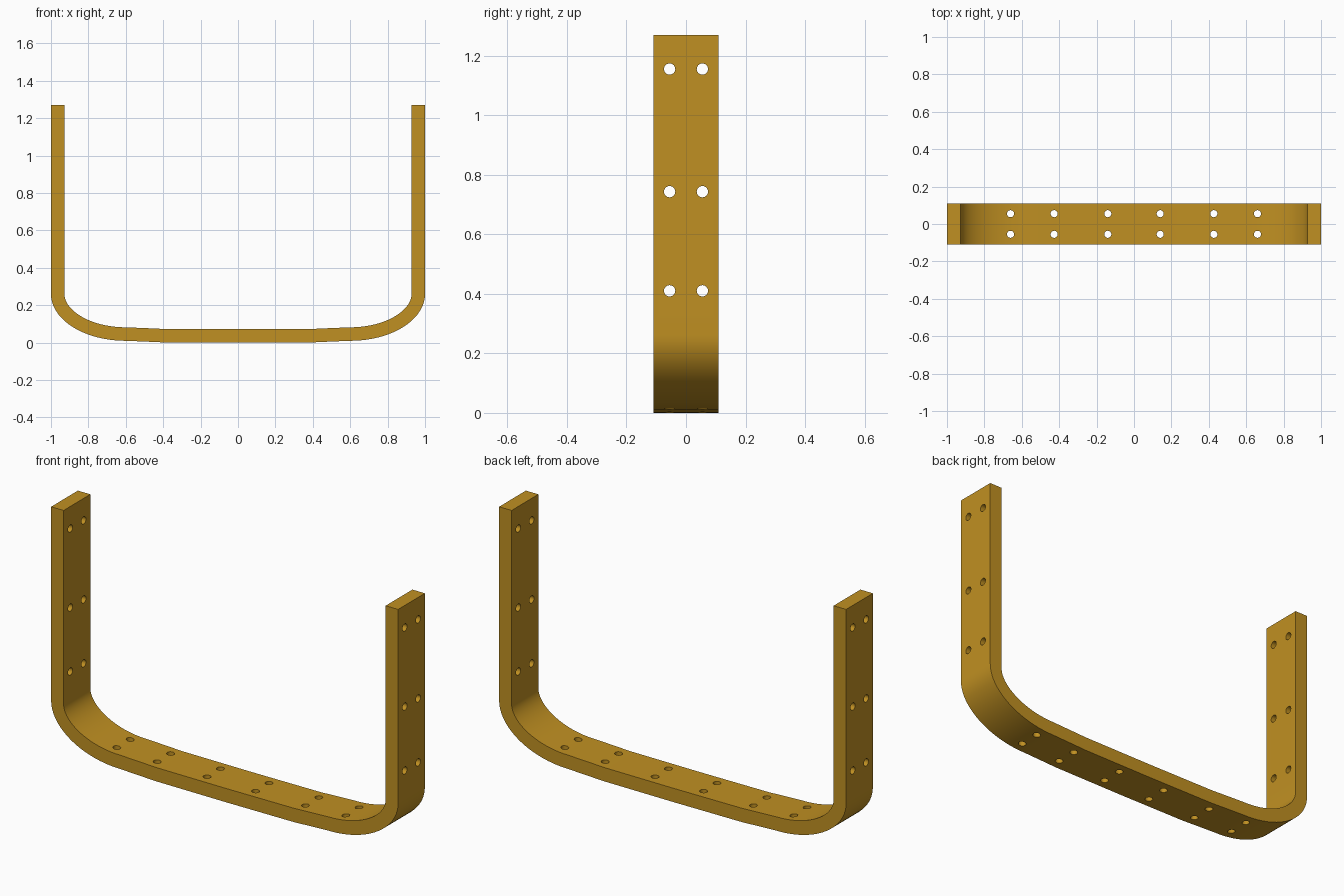
import bpy, bmesh, math
from mathutils import Matrix, Vector

if "Cube" in bpy.data.objects:
    bpy.data.objects.remove(bpy.data.objects["Cube"])

HALF_W, HEIGHT, THICK, HALF_D = 1.0, 1.27, 0.072, 0.11
HOLE_R, HOLE_Y = 0.019, 0.055

# Right half of the outer profile: flat base, slight rise, elliptical bend, straight leg
outer = [Vector((0, 0)), Vector((0.4, 0.0015)), Vector((0.5, 0.006))]
STEPS = 20
for i in range(STEPS + 1):
    a = math.radians(90 * i / STEPS)
    outer.append(Vector((0.6 + 0.4 * math.sin(a), 0.26 - 0.25 * math.cos(a))))
outer.append(Vector((HALF_W, HEIGHT)))

# Inner profile: outer profile offset by the strap thickness
inner = []
for i, p in enumerate(outer):
    if i == 0:
        t = Vector((1, 0))
    elif i >= len(outer) - 2:
        t = Vector((0, 1))
    else:
        t = (outer[i + 1] - outer[i - 1]).normalized()
    inner.append(p + THICK * Vector((-t.y, t.x)))


def mirrored(points):
    return [Vector((-p.x, p.y)) for p in reversed(points[1:])] + points


def new_object(name, bm):
    bmesh.ops.recalc_face_normals(bm, faces=bm.faces)
    mesh = bpy.data.meshes.new(name)
    bm.to_mesh(mesh)
    bm.free()
    obj = bpy.data.objects.new(name, mesh)
    bpy.context.collection.objects.link(obj)
    return obj


# U-shaped strap: quad strip between the profiles, extruded in depth
bm = bmesh.new()
rows = [[bm.verts.new((p.x, -HALF_D, p.y)) for p in mirrored(line)]
        for line in (outer, inner)]
for i in range(len(rows[0]) - 1):
    bm.faces.new((rows[0][i], rows[0][i + 1], rows[1][i + 1], rows[1][i]))
ext = bmesh.ops.extrude_face_region(bm, geom=bm.faces[:], use_keep_orig=True)
bmesh.ops.translate(bm, vec=(0, 2 * HALF_D, 0),
                    verts=[v for v in ext["geom"] if isinstance(v, bmesh.types.BMVert)])
strap = new_object("u_bracket", bm)

# Drill rods for the paired screw holes
bm = bmesh.new()


def drill(location, depth, rotation):
    bmesh.ops.create_cone(bm, cap_ends=True, segments=24, radius1=HOLE_R, radius2=HOLE_R,
                          depth=depth, matrix=Matrix.Translation(location) @ rotation)


for y in (-HOLE_Y, HOLE_Y):
    for x in (0.14, 0.427, 0.66):                  # base holes
        for side in (-1, 1):
            drill((side * x, y, 0.05), 0.3, Matrix.Identity(4))
    for z in (0.41, 0.743, 1.155):                 # leg holes
        drill((0, y, z), 2.4, Matrix.Rotation(math.pi / 2, 4, 'Y'))
cutter = new_object("hole_cutter", bm)
cutter.hide_render = True

# Cut the holes, then discard the rods
bpy.context.view_layer.objects.active = strap
strap.select_set(True)
mod = strap.modifiers.new("holes", 'BOOLEAN')
mod.operation = 'DIFFERENCE'
mod.solver = 'EXACT'
mod.object = cutter
bpy.ops.object.modifier_apply(modifier=mod.name)
bpy.data.objects.remove(cutter)

# Finish
mat = bpy.data.materials.new("golden brass")
mat.diffuse_color = (0.53, 0.28, 0.016, 1)
mat.use_nodes = True
mat.node_tree.nodes["Principled BSDF"].inputs["Base Color"].default_value = mat.diffuse_color
strap.data.materials.clear()
strap.data.materials.append(mat)
for poly in strap.data.polygons:
    poly.material_index = 0
bpy.ops.object.shade_smooth_by_angle(angle=math.radians(30))
